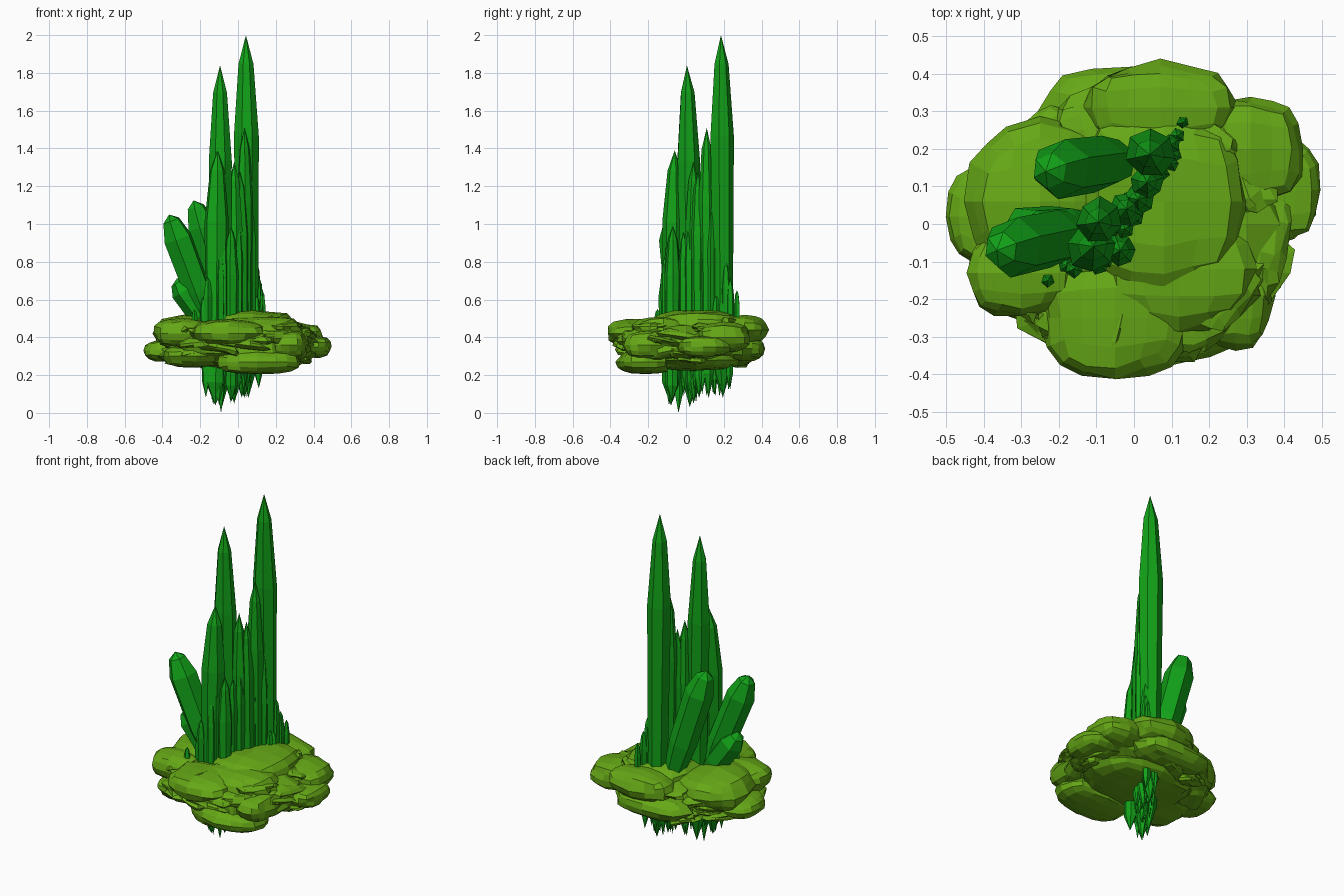
import bpy, bmesh, math, random
from mathutils import Vector, Matrix, noise

if "Cube" in bpy.data.objects:
    bpy.data.objects.remove(bpy.data.objects["Cube"])

random.seed(7)


def material(name, rgb):
    m = bpy.data.materials.new(name)
    m.diffuse_color = (*rgb, 1)
    m.use_nodes = True
    m.node_tree.nodes["Principled BSDF"].inputs["Base Color"].default_value = m.diffuse_color
    return m


rock_mat = material("moss_rock", (0.13, 0.39, 0.008))
crystal_mat = material("green_crystal", (0.006, 0.36, 0.009))


def finish(bm, name, mat):
    bmesh.ops.recalc_face_normals(bm, faces=bm.faces)
    me = bpy.data.meshes.new(name)
    bm.to_mesh(me)
    bm.free()
    ob = bpy.data.objects.new(name, me)
    me.materials.append(mat)
    bpy.context.collection.objects.link(ob)
    return ob


def add_prism(bm, base, tip, r, profile, sides=6, jitter=0.08):
    """Loft a faceted crystal along base->tip; profile holds (t, radius factor)."""
    base, tip = Vector(base), Vector(tip)
    axis = tip - base
    rot = axis.to_track_quat('Z', 'Y').to_matrix()
    spin = random.uniform(0, math.tau)
    lobes = [random.uniform(1 - jitter, 1 + jitter) for _ in range(sides)]
    rings = []
    for t, f in profile:
        c = base + axis * t
        if f == 0:
            rings.append([bm.verts.new(c)])
            continue
        ring = []
        for i in range(sides):
            a = spin + math.tau * i / sides
            off = rot @ Vector((math.cos(a), math.sin(a), 0)) * r * f * lobes[i]
            ring.append(bm.verts.new(c + off))
        rings.append(ring)
    for a, b in zip(rings, rings[1:]):
        for i in range(sides):
            j = (i + 1) % sides
            if len(a) == 1:
                bm.faces.new((a[0], b[j], b[i]))
            elif len(b) == 1:
                bm.faces.new((a[i], a[j], b[0]))
            else:
                bm.faces.new((a[i], a[j], b[j], b[i]))
    for ring in (rings[0], rings[-1]):
        if len(ring) > 1:
            bm.faces.new(ring)


def add_stone(bm, c, s, tilt=(0, 0, 0), rough=0.16, cuts=3):
    """Spherified, flattened and noise-chipped cube."""
    part = bmesh.new()
    bmesh.ops.create_cube(part, size=2)
    bmesh.ops.subdivide_edges(part, edges=part.edges, cuts=cuts, use_grid_fill=True)
    seed = Vector(c) * 9.7
    rot = Matrix.Rotation(tilt[2], 3, 'Z') @ Matrix.Rotation(tilt[0], 3, 'X') @ Matrix.Rotation(tilt[1], 3, 'Y')
    for v in part.verts:
        p = v.co.normalized().lerp(v.co, 0.12)
        p *= 1 + rough * noise.noise(p * 1.6 + seed)
        v.co = Vector(c) + rot @ Vector((p.x * s[0], p.y * s[1], p.z * s[2]))
    tmp = bpy.data.meshes.new("tmp")
    part.to_mesh(tmp)
    part.free()
    bm.from_mesh(tmp)
    bpy.data.meshes.remove(tmp)


# Main rock lobes: centre, radii
lobes = [
    ((0.00, 0.00, 0.37), (0.39, 0.33, 0.12)),
    ((0.08, 0.06, 0.45), (0.23, 0.26, 0.10)),
    ((0.12, -0.12, 0.42), (0.22, 0.17, 0.10)),
    ((-0.05, -0.25, 0.42), (0.20, 0.17, 0.08)),
    ((0.10, -0.22, 0.27), (0.23, 0.15, 0.065)),
    ((-0.25, 0.06, 0.42), (0.20, 0.22, 0.10)),
    ((-0.38, 0.02, 0.33), (0.12, 0.14, 0.06)),
    ((-0.30, -0.13, 0.42), (0.15, 0.12, 0.08)),
    ((0.07, 0.31, 0.44), (0.20, 0.12, 0.08)),
    ((0.31, 0.20, 0.40), (0.14, 0.15, 0.08)),
    ((0.37, 0.09, 0.35), (0.13, 0.15, 0.06)),
    ((0.27, -0.19, 0.36), (0.10, 0.15, 0.08)),
    ((0.02, 0.05, 0.28), (0.31, 0.24, 0.06)),
    ((0.00, 0.30, 0.34), (0.24, 0.12, 0.07)),
    ((-0.22, -0.10, 0.30), (0.20, 0.18, 0.06)),
]
bm = bmesh.new()
for c, s in lobes:
    add_stone(bm, c, s)
finish(bm, "rock_body", rock_mat)

# Layered chips around the rim
bm = bmesh.new()
for i in range(44):
    a = math.tau * i / 44 + random.uniform(-0.06, 0.06)
    z = random.uniform(0.28, 0.47)
    k = 1 - 1.2 * abs(z - 0.37)
    add_stone(bm, (0.37 * k * math.cos(a), 0.32 * k * math.sin(a), z),
              (random.uniform(0.05, 0.075), random.uniform(0.08, 0.14), random.uniform(0.02, 0.035)),
              (random.uniform(-0.25, 0.25), random.uniform(-0.2, 0.2), a), 0.5, 2)
finish(bm, "rock_chips", rock_mat)

# Upright crystals: base, tip, radius
SPIRE = [(0, 0), (0.09, 0.8), (0.72, 1.0), (0.92, 0.6), (1, 0)]
spires = {
    "tallest_spire": ((0.055, 0.195, 0.08), (0.042, 0.185, 2.0), 0.066),
    "second_spire": ((-0.085, 0.02, 0.03), (-0.095, 0.005, 1.84), 0.063),
    "front_spire": ((-0.12, -0.08, 0.04), (-0.108, -0.06, 1.39), 0.064),
    "middle_spire": ((0.035, 0.12, 0.08), (0.035, 0.11, 1.51), 0.045),
    "inner_spire": ((-0.02, 0.04, 0.05), (-0.02, 0.04, 1.33), 0.046),
    "inner_side_spire": ((0.02, 0.07, 0.08), (0.01, 0.065, 1.28), 0.04),
    "short_spire": ((-0.035, -0.075, 0.06), (-0.037, -0.07, 0.99), 0.042),
}
for name, (b, t, r) in spires.items():
    bm = bmesh.new()
    add_prism(bm, b, t, r, SPIRE, 7)
    finish(bm, name, crystal_mat)

# Blunt leaning crystals on the left
BLUNT = [(0, 0.6), (0.35, 0.95), (0.8, 1.0), (0.95, 0.6), (1, 0.0)]
leaning = {
    "leaning_front_crystal": ((-0.13, -0.02, 0.42), (-0.365, -0.07, 1.05), 0.082),
    "leaning_back_crystal": ((-0.02, 0.17, 0.42), (-0.235, 0.14, 1.125), 0.083),
    "leaning_low_crystal": ((-0.12, -0.01, 0.42), (-0.325, -0.03, 0.71), 0.075),
}
for name, (b, t, r) in leaning.items():
    bm = bmesh.new()
    add_prism(bm, b, t, r, BLUNT, 6, 0.05)
    finish(bm, name, crystal_mat)

# Thin shards lining the crystal row, above and below the rock
row_a, row_b = Vector((-0.11, -0.10, 0)), Vector((0.085, 0.22, 0))
across = (row_b - row_a).normalized().cross(Vector((0, 0, 1)))

bm = bmesh.new()
for i in range(20):
    p = row_a.lerp(row_b, i / 19) + across * random.uniform(0.0, 0.042)
    add_prism(bm, (p.x, p.y, 0.3), (p.x, p.y, random.uniform(0.6, 1.1)),
              random.uniform(0.016, 0.028), SPIRE, 5)
for x, y, z, r in [(0.13, 0.27, 0.65, 0.017), (0.115, 0.235, 0.71, 0.02), (0.10, 0.16, 0.62, 0.02),
                   (-0.23, -0.15, 0.55, 0.018), (-0.18, -0.11, 0.62, 0.022), (-0.16, -0.12, 0.72, 0.025)]:
    add_prism(bm, (x, y, 0.35), (x, y, z), r, SPIRE, 5)
finish(bm, "upper_shards", crystal_mat)

bm = bmesh.new()
for i in range(46):
    f = i / 45
    p = row_a.lerp(row_b, f) + across * random.uniform(-0.045, 0.045)
    low = random.uniform(0.025 + 0.06 * f, 0.16)
    add_prism(bm, (p.x, p.y, low), (p.x, p.y, 0.42), random.uniform(0.014, 0.026),
              [(0, 0), (0.3, 0.7), (1, 1)], 5, 0.2)
for x, y, z in [(-0.09, -0.04, 0.0), (-0.17, -0.09, 0.08), (0.11, 0.23, 0.13), (-0.10, -0.09, 0.04)]:
    add_prism(bm, (x, y, z), (x, y, 0.42), 0.03, [(0, 0), (0.25, 0.7), (1, 1)], 5, 0.2)
finish(bm, "lower_shards", crystal_mat)
